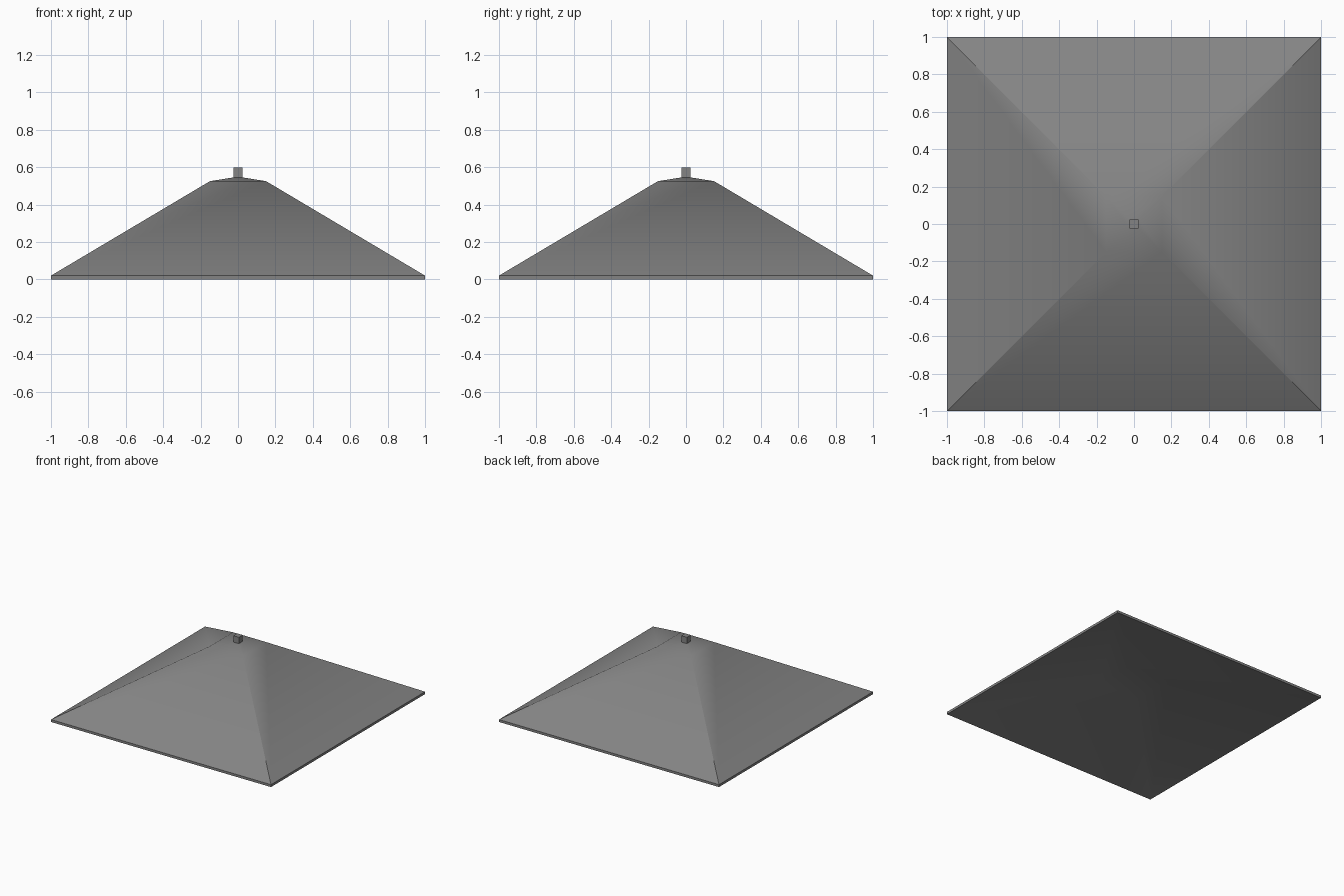
import bpy, bmesh, math

if "Cube" in bpy.data.objects:
    bpy.data.objects.remove(bpy.data.objects["Cube"])


def material(name, grey):
    m = bpy.data.materials.new(name)
    m.diffuse_color = (grey, grey, grey, 1)
    m.use_nodes = True
    m.node_tree.nodes["Principled BSDF"].inputs["Base Color"].default_value = m.diffuse_color
    return m


def square_loft(name, profile, mat):
    """Skin square rings given as (half width, height), capping both ends."""
    bm = bmesh.new()
    rings = [[bm.verts.new((sx * h, sy * h, z))
              for sx, sy in ((-1, -1), (1, -1), (1, 1), (-1, 1))]
             for h, z in profile]
    for low, high in zip(rings, rings[1:]):
        for i in range(4):
            j = (i + 1) % 4
            bm.faces.new((low[i], low[j], high[j], high[i]))
    bm.faces.new(rings[0][::-1])
    bm.faces.new(rings[-1])
    bmesh.ops.recalc_face_normals(bm, faces=bm.faces)
    mesh = bpy.data.meshes.new(name)
    bm.to_mesh(mesh)
    bm.free()
    mesh.materials.append(mat)
    ob = bpy.data.objects.new(name, mesh)
    bpy.context.collection.objects.link(ob)
    bpy.ops.object.select_all(action='DESELECT')
    ob.select_set(True)
    bpy.context.view_layer.objects.active = ob
    bpy.ops.object.shade_smooth_by_angle(angle=math.radians(30))
    return ob


grey = material("roof grey", 0.23)

# Roof shell: shallow recessed ceiling, thin rim, steep slope, flatter cap, peak post
square_loft("hip_roof", [
    (0.18, 0.21),    # ceiling of the underside
    (1.0, 0.0),      # lower rim
    (1.0, 0.02),     # upper rim
    (0.15, 0.525),   # break in the slope
    (0.025, 0.545),  # foot of the post
    (0.025, 0.597),  # top of the post
], grey)
